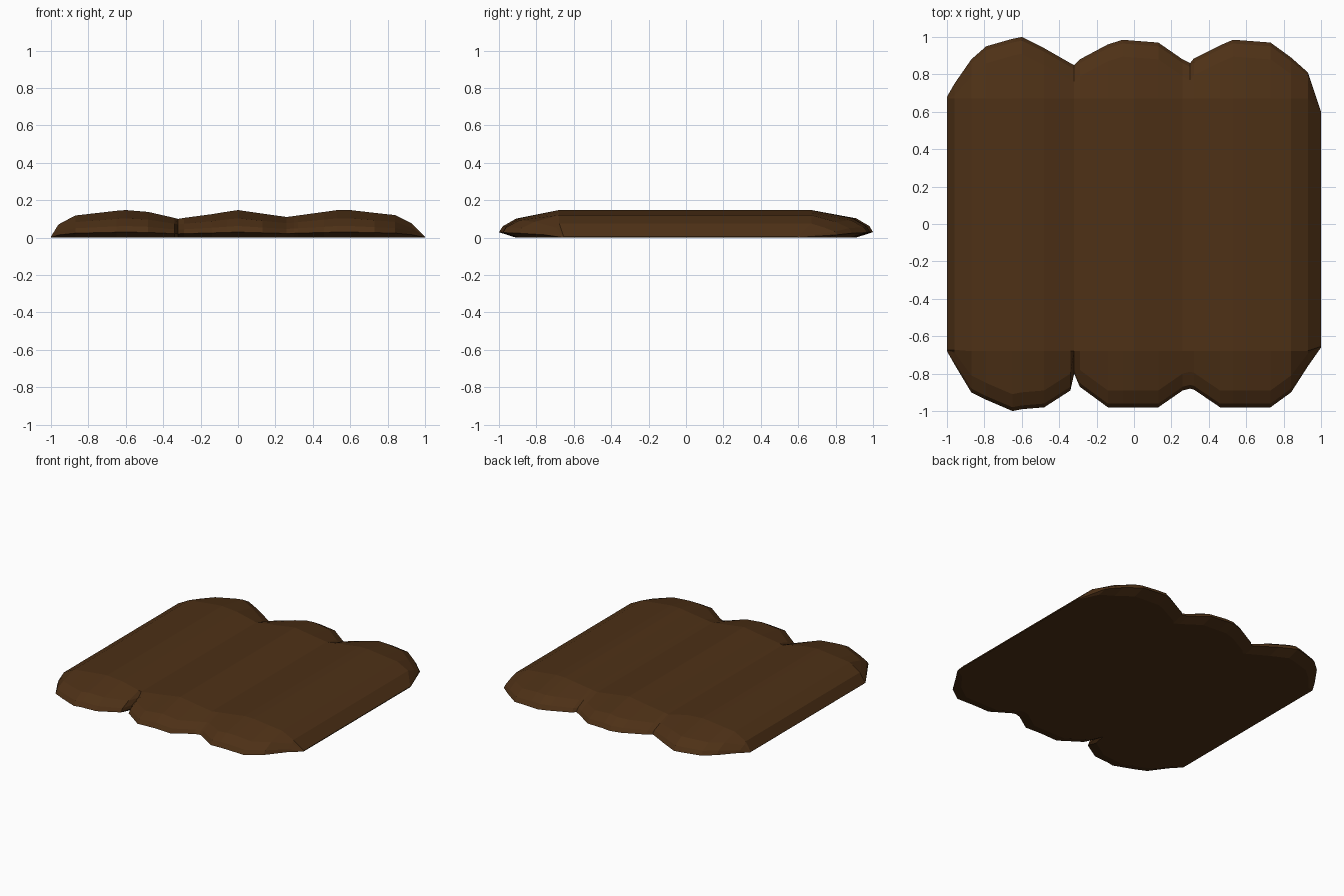
import bpy, bmesh

if "Cube" in bpy.data.objects:
    bpy.data.objects.remove(bpy.data.objects["Cube"])

# Cross-section stations: x, front edge y, back edge y, crown height
STATIONS = [
    (-1.00, -.68, .68, .005), (-.96, -.75, .75, .07), (-.87, -.90, .88, .118),
    (-.79, -.94, .95, .127), (-.65, -1.0, .99, .143), (-.60, -.99, 1.0, .147),
    (-.48, -.98, .94, .137), (-.34, -.89, .86, .105), (-.32, -.80, .85, .10),
    (-.29, -.87, .88, .105), (-.14, -.98, .96, .125), (-.06, -.98, .985, .138),
    (0.00, -.98, .98, .147), (.13, -.98, .97, .128), (.26, -.89, .88, .11),
    (.30, -.88, .86, .115), (.32, -.885, .885, .118), (.46, -.98, .955, .137),
    (.53, -.98, .985, .147), (.60, -.98, .98, .147), (.73, -.98, .97, .132),
    (.84, -.90, .89, .12), (.93, -.76, .81, .075), (1.0, -.66, .60, .005),
]
# End rounding: inset from the edge, fraction of crown height
ROUNDING = [(.09, 0), (.0, .20), (.02, .42), (.09, .70)]


def section(x, front, back, top):
    """Closed loop in the yz plane, rounded at both ends."""
    k = min(1, top / .1)
    loop = [(x, front + d * k, top * h) for d, h in ROUNDING]
    loop.append((x, max(front + .11 * k, -.68), top))
    loop.append((x, min(back - .11 * k, .67), top))
    loop += [(x, back - d * k, top * h) for d, h in reversed(ROUNDING)]
    return loop


# Three fused logs lofted into one slab
bm = bmesh.new()
rings = [[bm.verts.new(p) for p in section(*s)] for s in STATIONS]
n = len(rings[0])
for a, b in zip(rings, rings[1:]):
    for i in range(n):
        j = (i + 1) % n
        bm.faces.new((a[i], a[j], b[j], b[i]))
bm.faces.new(rings[0])
bm.faces.new(rings[-1][::-1])
bmesh.ops.recalc_face_normals(bm, faces=bm.faces)
mesh = bpy.data.meshes.new("plank_slab")
bm.to_mesh(mesh)
bm.free()
slab = bpy.data.objects.new("plank_slab", mesh)
bpy.context.collection.objects.link(slab)

# Dark brown wood
wood = bpy.data.materials.new("dark_wood")
wood.diffuse_color = (0.075, 0.03, 0.008, 1)
wood.use_nodes = True
wood.node_tree.nodes["Principled BSDF"].inputs["Base Color"].default_value = wood.diffuse_color
mesh.materials.append(wood)
